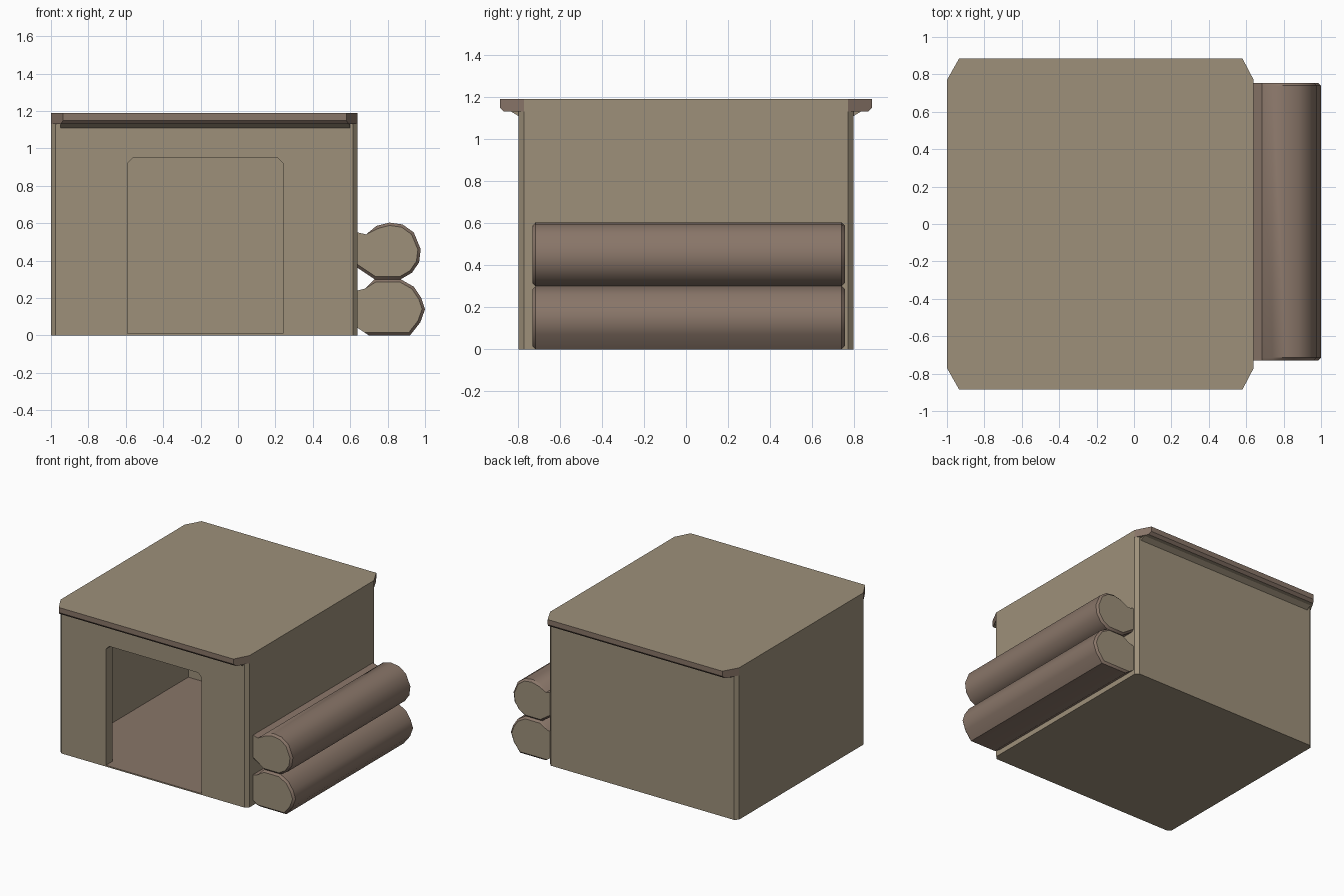
import bpy, bmesh, math

if "Cube" in bpy.data.objects:
    bpy.data.objects.remove(bpy.data.objects["Cube"])


def material(name, rgb):
    m = bpy.data.materials.new(name)
    m.diffuse_color = (*rgb, 1)
    m.use_nodes = True
    m.node_tree.nodes["Principled BSDF"].inputs["Base Color"].default_value = m.diffuse_color
    return m


TAN = material("tan_plank", (0.34, 0.28, 0.195))
BROWN = material("brown_bark", (0.25, 0.18, 0.14))


def prism(name, pts, axis, a, b, bevel=0, pick=None):
    """Extrude a 2D outline from a to b along an axis; bevel the edges chosen by pick."""
    place = {"x": lambda u, v, t: (t, u, v),
             "y": lambda u, v, t: (u, t, v),
             "z": lambda u, v, t: (u, v, t)}[axis]
    bm = bmesh.new()
    lo = [bm.verts.new(place(u, v, a)) for u, v in pts]
    hi = [bm.verts.new(place(u, v, b)) for u, v in pts]
    bm.faces.new(lo)
    bm.faces.new(hi)
    n = len(pts)
    for i in range(n):
        j = (i + 1) % n
        bm.faces.new((lo[i], lo[j], hi[j], hi[i]))
    bmesh.ops.recalc_face_normals(bm, faces=bm.faces)
    if bevel:
        edges = [e for e in bm.edges if pick(e.verts[0].co, e.verts[1].co)]
        bmesh.ops.bevel(bm, geom=edges, offset=bevel, segments=1, affect="EDGES")
    mesh = bpy.data.meshes.new(name)
    bm.to_mesh(mesh)
    bm.free()
    obj = bpy.data.objects.new(name, mesh)
    bpy.context.collection.objects.link(obj)
    return obj


def paint(obj, is_brown):
    obj.data.materials.clear()
    obj.data.materials.append(TAN)
    obj.data.materials.append(BROWN)
    for p in obj.data.polygons:
        p.material_index = 1 if is_brown(p) else 0


def activate(obj):
    bpy.ops.object.select_all(action="DESELECT")
    obj.select_set(True)
    bpy.context.view_layer.objects.active = obj


def cut(obj, cutter):
    activate(obj)
    mod = obj.modifiers.new("cut", "BOOLEAN")
    mod.operation, mod.solver, mod.object = "DIFFERENCE", "EXACT", cutter
    bpy.ops.object.modifier_apply(modifier=mod.name)
    bpy.data.objects.remove(cutter)


def rect(x0, x1, y0, y1):
    return [(x0, y0), (x1, y0), (x1, y1), (x0, y1)]


# hollow shed body with trimmed corners, a thin floor and a doorway
walls = prism("shed_walls", rect(-1, 0.64, -0.795, 0.795), "z", 0, 1.13, 0.025,
              lambda p, q: abs(p.z - q.z) > 0.5)
cut(walls, prism("room_cutter", rect(-0.96, 0.60, -0.715, 0.755), "z", 0.01, 1.3))
door = [(-0.59, 0.01), (0.24, 0.01), (0.24, 0.92), (0.21, 0.95), (-0.56, 0.95), (-0.59, 0.92)]
cut(walls, prism("door_cutter", door, "y", -1, -0.6))
paint(walls, lambda p: p.normal.z > 0.9 and p.center.z < 0.05)

# roof slab, overhanging at front and back with clipped corners
outline = [(-1, -0.77), (-0.935, -0.885), (0.58, -0.885), (0.64, -0.77),
           (0.64, 0.77), (0.58, 0.885), (-0.935, 0.885), (-1, 0.77)]
roof = prism("roof", outline, "z", 1.13, 1.19, 0.02,
             lambda p, q: max(p.z, q.z) < 1.14 and min(abs(p.y), abs(q.y)) > 0.8)
paint(roof, lambda p: abs(p.normal.y) > 0.3)

# small fillets where the overhang meets the walls
for side, name in ((-1, "front_eave_fillet"), (1, "back_eave_fillet")):
    fillet = prism(name, [(side * 0.79, 1.105), (side * 0.79, 1.135), (side * 0.84, 1.135)],
                   "x", -0.95, 0.60)
    paint(fillet, lambda p: False)

# two stacked logs against the right wall
logs = {
    "upper_log": [(0.64, 0.36), (0.73, 0.30), (0.87, 0.30), (0.93, 0.335), (0.968, 0.39),
                  (0.977, 0.46), (0.94, 0.55), (0.88, 0.593), (0.81, 0.603), (0.74, 0.585),
                  (0.685, 0.54), (0.64, 0.55)],
    "lower_log": [(0.64, 0.04), (0.70, 0.0), (0.92, 0.0), (0.975, 0.07), (1.0, 0.14),
                  (0.98, 0.20), (0.94, 0.26), (0.87, 0.30), (0.73, 0.30), (0.68, 0.25),
                  (0.64, 0.24)],
}
for name, pts in logs.items():
    log = prism(name, pts, "y", -0.73, 0.755, 0.015,
                lambda p, q: abs(p.y - q.y) < 0.01 and max(p.x, q.x) > 0.7)
    paint(log, lambda p: abs(p.normal.y) < 0.9)
    activate(log)
    bpy.ops.object.shade_smooth_by_angle(angle=math.radians(40))
